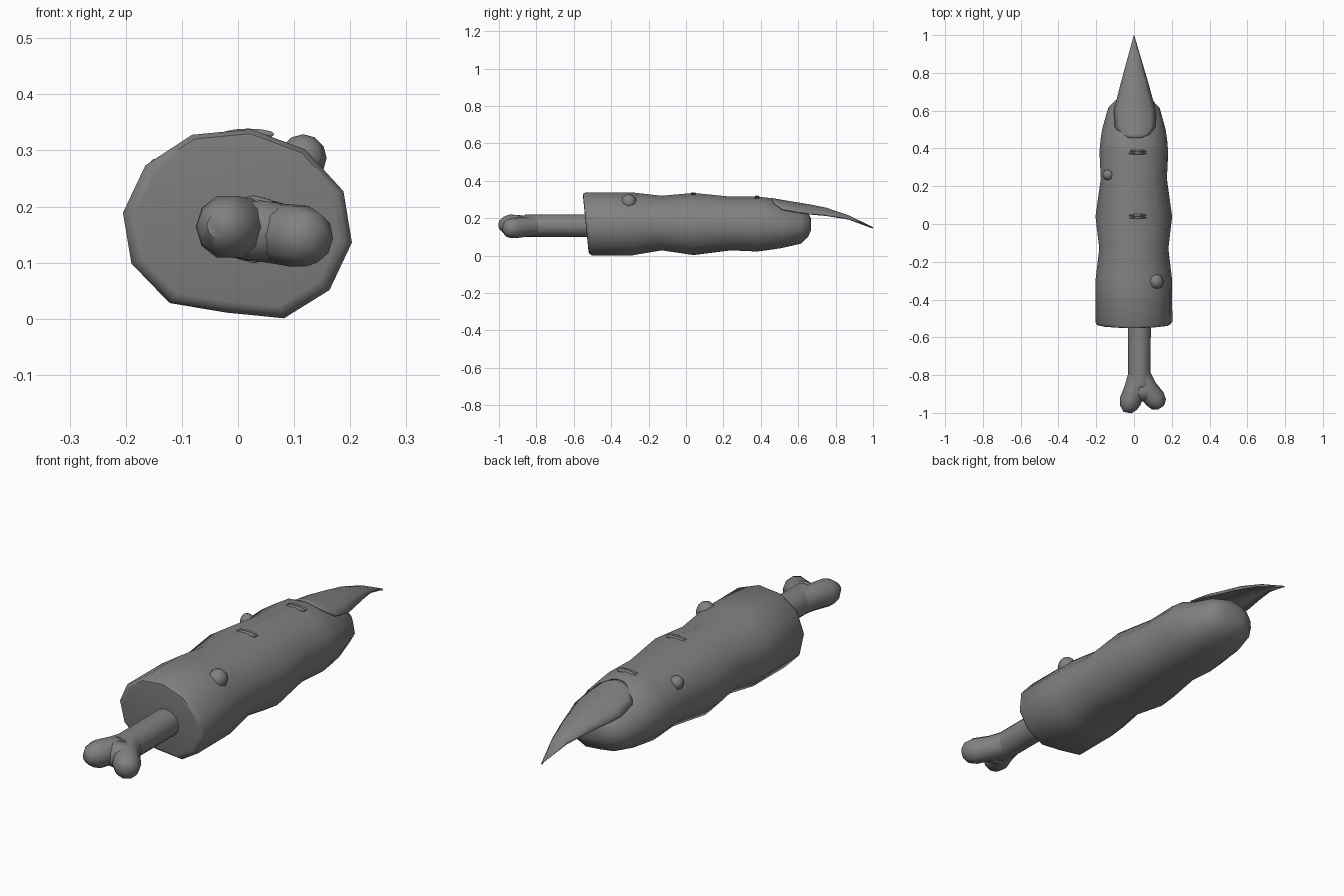
import bpy, bmesh, math
from mathutils import Vector

if "Cube" in bpy.data.objects:
    bpy.data.objects.remove(bpy.data.objects["Cube"])

grey = bpy.data.materials.new("dark_grey")
grey.diffuse_color = (.22, .22, .22, 1)
grey.use_nodes = True
grey.node_tree.nodes["Principled BSDF"].inputs["Base Color"].default_value = grey.diffuse_color


def make(name, bm, angle=50):
    bmesh.ops.recalc_face_normals(bm, faces=bm.faces)
    me = bpy.data.meshes.new(name)
    bm.to_mesh(me)
    bm.free()
    me.materials.append(grey)
    ob = bpy.data.objects.new(name, me)
    bpy.context.collection.objects.link(ob)
    for o in bpy.context.selected_objects:
        o.select_set(False)
    ob.select_set(True)
    bpy.context.view_layer.objects.active = ob
    bpy.ops.object.shade_smooth_by_angle(angle=math.radians(angle))
    return ob


def skin(bm, rings, closed=True):
    rows = [[bm.verts.new(p) for p in r] for r in rings]
    n = len(rows[0])
    for a, b in zip(rows, rows[1:]):
        for i in range(n if closed else n - 1):
            j = (i + 1) % n
            bm.faces.new((a[i], a[j], b[j], b[i]))
    if closed:
        bm.faces.new(rows[0])
        bm.faces.new(rows[-1])


def tube(bm, path, sides=10):
    # path entries: (x, y, z, radius); rings follow the path direction
    pts = [Vector(p[:3]) for p in path]
    rings = []
    for i, p in enumerate(pts):
        t = (pts[min(i + 1, len(pts) - 1)] - pts[max(i - 1, 0)]).normalized()
        u = t.cross(Vector((0, 0, 1))).normalized()
        v = u.cross(t)
        rings.append([p + path[i][3] * (u * math.cos(k * math.tau / sides) + v * math.sin(k * math.tau / sides))
                      for k in range(sides)])
    skin(bm, rings)


def ellipsoid(bm, loc, size, seg=8, rows=6):
    vs = bmesh.ops.create_uvsphere(bm, u_segments=seg, v_segments=rows, radius=1)["verts"]
    bmesh.ops.scale(bm, vec=size, verts=vs)
    bmesh.ops.translate(bm, vec=loc, verts=vs)


# Finger flesh: one irregular section lofted along y
section = [(.023, .338), (.12, .302), (.188, .228), (.203, .137), (.163, .053), (.082, .003),
           (-.02, .013), (-.122, .03), (-.19, .1), (-.205, .19), (-.165, .274), (-.082, .328)]
unit = [(x / .204, (z - .1705) / .1675) for x, z in section]
# y, half width, bottom z, top z, slant
stations = [(-.536, .18, .022, .318, .1), (-.534, .193, .011, .33, .1),
            (-.52, .204, .001, .338, .1), (-.29, .202, .001, .338, 0),
            (-.13, .183, .028, .32, 0), (.04, .203, .003, .335, 0), (.24, .175, .028, .315, 0),
            (.38, .182, .022, .316, 0), (.45, .176, .031, .308, 0), (.51, .166, .04, .277, 0),
            (.615, .136, .064, .25, 0), (.653, .1, .1, .23, 0), (.668, .055, .135, .2, 0)]
rings = []
for y, w, z0, z1, slant in stations:
    c, h = (z0 + z1) / 2, (z1 - z0) / 2
    rings.append([(u * w, y - slant * v * h, c + v * h) for u, v in unit])
bm = bmesh.new()
skin(bm, rings)
make("finger", bm)

# Knuckle creases: a pair of fine skin folds on each joint
for y, z in ((.04, .329), (.38, .311)):
    bm = bmesh.new()
    for s in (-1, 1):
        ellipsoid(bm, (.018, y + s * .006, z), (.05, .007, .01), 10, 6)
    make("knuckle_crease", bm)

# Pointed, arched nail: y, half width, centre z, edge z
nail_rows = [(.455, .03, .308, .303), (.475, .078, .305, .28), (.515, .108, .298, .25),
             (.6, .112, .284, .234), (.66, .096, .274, .225), (.75, .072, .256, .217),
             (.87, .038, .215, .198), (1.0, .001, .152, .150)]
cols = [-1, -.75, -.4, 0, .4, .75, 1]
bm = bmesh.new()
skin(bm, [[(.006 * (1 - y) * 2 + w * u, y, zc - (zc - ze) * u * u) for u in cols]
          for y, w, zc, ze in nail_rows], closed=False)
nail = make("nail", bm)
if nail.data.polygons[0].normal.z < 0:
    nail.data.flip_normals()
mod = nail.modifiers.new("thickness", 'SOLIDIFY')
mod.thickness = .007
mod.offset = -1

# Bone: shaft with a forked, two-knobbed end and a web filling the fork
bm = bmesh.new()
tube(bm, [(.028, -.48, .16, .061), (.028, -.86, .16, .06)], 12)
tube(bm, [(.026, -.80, .16, .057), (.004, -.87, .162, .055), (-.02, -.94, .164, .058),
          (-.029, -.972, .165, .046), (-.034, -.998, .166, .022)])
tube(bm, [(.03, -.80, .16, .057), (.065, -.865, .153, .055), (.11, -.925, .147, .057),
          (.132, -.955, .144, .046), (.142, -.97, .142, .022)])
ellipsoid(bm, (.04, -.885, .156), (.085, .055, .055), 12, 8)
make("bone", bm)

# Warts
for loc, r in (((.116, -.305, .287), .042), ((-.137, .26, .258), .03)):
    bm = bmesh.new()
    ellipsoid(bm, loc, (r, r, r))
    make("wart", bm, 60)
